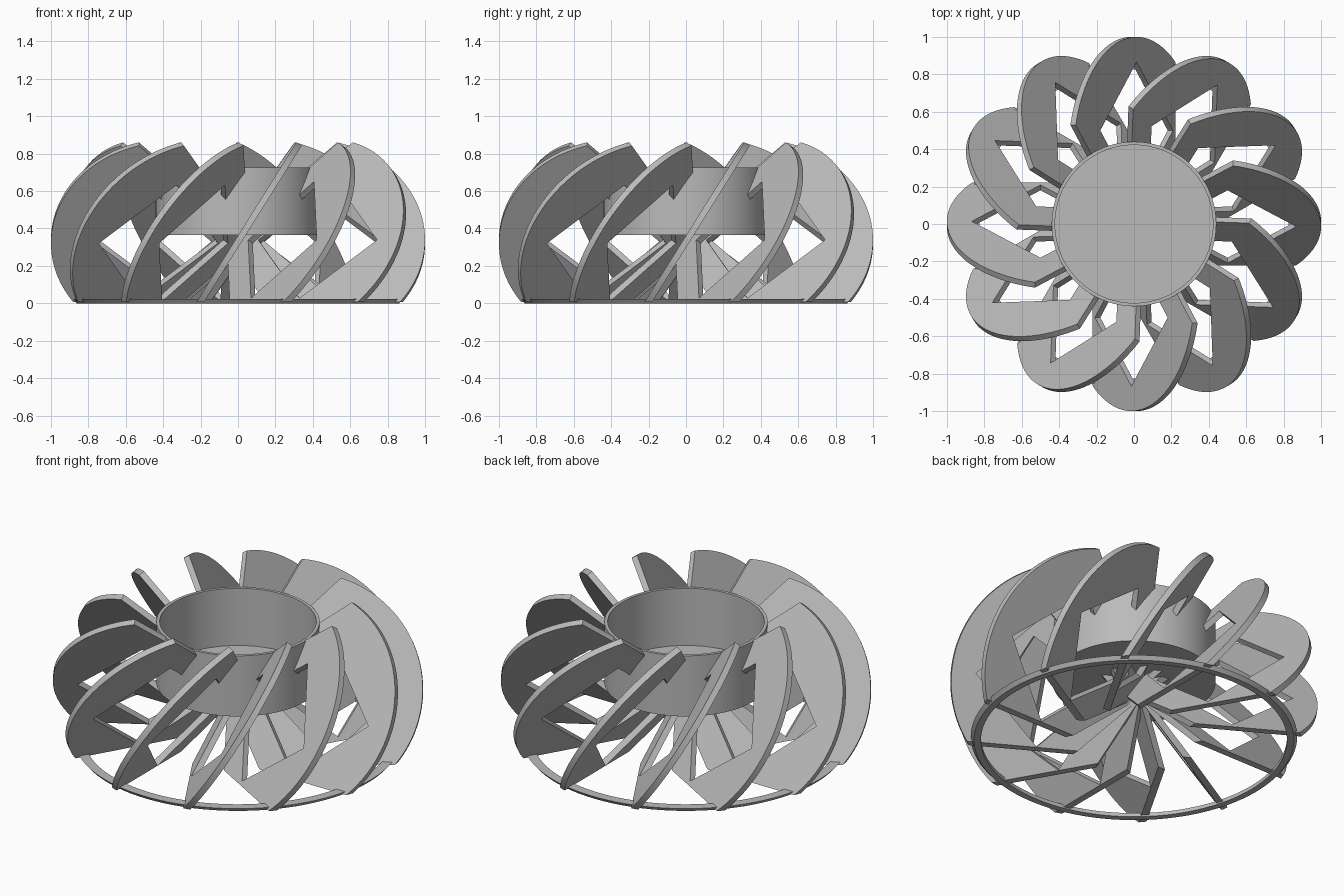
import bpy, bmesh
from math import sin, cos, radians, pi
from mathutils import Matrix

BLADES = 12
HUB_Z = 0.33       # height of the widest point
TILT = radians(58)  # blade slope above the ground

cube = bpy.data.objects.get("Cube")
if cube:
    bpy.data.objects.remove(cube)

grey = bpy.data.materials.new("plain_grey")
grey.use_nodes = True
grey.diffuse_color = (0.5, 0.5, 0.5, 1)
grey.node_tree.nodes["Principled BSDF"].inputs["Base Color"].default_value = grey.diffuse_color


def finish(name, bm):
    bmesh.ops.recalc_face_normals(bm, faces=bm.faces)
    mesh = bpy.data.meshes.new(name)
    bm.to_mesh(mesh)
    bm.free()
    mesh.materials.append(grey)
    obj = bpy.data.objects.new(name, mesh)
    bpy.context.collection.objects.link(obj)
    return obj


def smooth(obj):
    bpy.ops.object.select_all(action="DESELECT")
    obj.select_set(True)
    bpy.context.view_layer.objects.active = obj
    bpy.ops.object.shade_smooth_by_angle(angle=radians(30))


def lathe(name, profile, closed=False, steps=96):
    """Spin an (r, z) profile around the vertical axis."""
    bm = bmesh.new()
    verts = [bm.verts.new((r, 0, z)) for r, z in profile]
    pairs = list(zip(verts, verts[1:])) + ([(verts[-1], verts[0])] if closed else [])
    edges = [bm.edges.new(p) for p in pairs]
    bmesh.ops.spin(bm, geom=verts + edges, axis=(0, 0, 1), cent=(0, 0, 0),
                   angle=2 * pi, steps=steps, use_duplicate=False)
    bmesh.ops.remove_doubles(bm, verts=bm.verts, dist=0.0005)
    return finish(name, bm)


def plate(name, outline, thickness):
    """Flat plate in blade coordinates (radius, distance up the slope)."""
    bm = bmesh.new()
    face = bm.faces.new([bm.verts.new((r, s, -thickness / 2)) for r, s in outline])
    top = bmesh.ops.extrude_face_region(bm, geom=[face])["geom"]
    bmesh.ops.translate(bm, vec=(0, 0, thickness),
                        verts=[v for v in top if isinstance(v, bmesh.types.BMVert)])
    bm.transform(Matrix.Translation((0, 0, HUB_Z)) @ Matrix.Rotation(TILT, 4, "X"))
    return finish(name, bm)


def cut(obj, cutter):
    mod = obj.modifiers.new("cut", "BOOLEAN")
    mod.operation = "DIFFERENCE"
    mod.solver = "EXACT"
    mod.object = cutter
    cutter.hide_render = True
    bpy.context.view_layer.objects.active = obj
    bpy.ops.object.modifier_apply(modifier="cut")
    bpy.data.objects.remove(cutter)


# Central cup and base ring
cup = lathe("cup", [(0, 0.365), (0.44, 0.365), (0.44, 0.725), (0.422, 0.725),
                    (0.422, 0.385), (0, 0.385)])
ring = lathe("base_ring", [(0.825, 0), (0.862, 0), (0.88, 0.022), (0.825, 0.022)], closed=True)

# Blade: round outer edge, diagonal inner edges, diamond opening
arc = []
for i in range(41):
    a = radians(-50 + 124.8 * i / 40)
    arc.append((0.363 + 0.637 * cos(a), 0.637 * sin(a)))
blade = plate("blade", arc + [(0, 0.085), (0, -0.095), (0.39, -0.485)], 0.034)
h = 0.367
cut(blade, plate("opening_cutter", [(0.5 + h, 0), (0.5, h), (0.5 - h, 0), (0.5, -h)], 0.2))
cut(blade, lathe("cup_cutter", [(0, 0.375), (0.43, 0.375), (0.43, 1.2), (0, 1.2)]))
cut(blade, lathe("ground_cutter", [(0, -0.5), (1.5, -0.5), (1.5, 0.008), (0, 0.008)]))

for part in (cup, ring, blade):
    smooth(part)

# Repeat the blade around the axis
blade.name = "blade_1"
for i in range(1, BLADES):
    copy = bpy.data.objects.new(f"blade_{i + 1}", blade.data)
    copy.rotation_euler.z = 2 * pi * i / BLADES
    bpy.context.collection.objects.link(copy)
